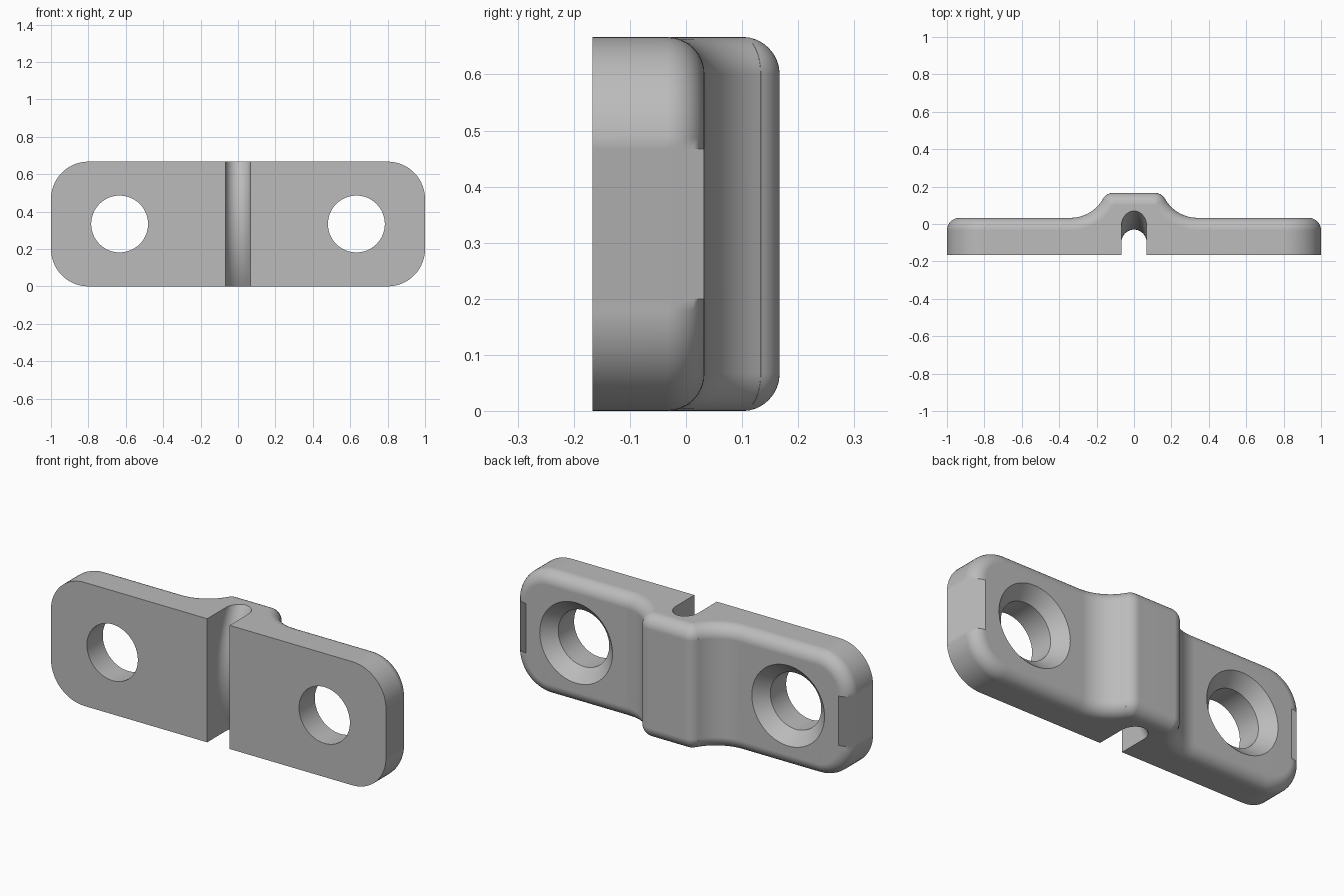
import bpy, bmesh
from math import sin, cos, pi, sqrt, radians

cube = bpy.data.objects.get("Cube")
if cube:
    bpy.data.objects.remove(cube, do_unlink=True)

H = 0.667                 # height
FRONT, PLATE = -0.167, 0.033
EDGE, CORNER = 0.067, 0.2  # back rim rounding, plate corner radius
HOLE_X, HOLE_R = 0.633, 0.152
STEPS = 8

grey = bpy.data.materials.new("grey metal")
grey.use_nodes = True
grey.diffuse_color = (0.5, 0.5, 0.5, 1)
grey.node_tree.nodes["Principled BSDF"].inputs["Base Color"].default_value = (0.5, 0.5, 0.5, 1)


def make_object(name, bm):
    bmesh.ops.remove_doubles(bm, verts=bm.verts, dist=0.0002)
    bmesh.ops.recalc_face_normals(bm, faces=bm.faces)
    mesh = bpy.data.meshes.new(name)
    bm.to_mesh(mesh)
    bm.free()
    mesh.materials.append(grey)
    obj = bpy.data.objects.new(name, mesh)
    bpy.context.collection.objects.link(obj)
    return obj


def loft(name, rings):
    """Closed solid through a list of equally long point rings."""
    bm = bmesh.new()
    loops = [[bm.verts.new(p) for p in ring] for ring in rings]
    n = len(loops[0])
    for a, b in zip(loops, loops[1:]):
        for i in range(n):
            j = (i + 1) % n
            bm.faces.new((a[i], a[j], b[j], b[i]))
    bm.faces.new(loops[0])
    bm.faces.new(loops[-1])
    return make_object(name, bm)


def arc(start, end, count):
    return [radians(start + (end - start) * i / count) for i in range(count + 1)]


# Right half of the outline: each column maps (inset, drop) to a point
BUMP_X, BUMP_Y, COVE_X, COVE_R = 0.109, 0.1, 0.34, 0.2


def round_column(a):
    return lambda t, d: (BUMP_X + (EDGE - d) * cos(a), BUMP_Y + (EDGE - d) * sin(a), t)


def cove_column(a):
    return lambda t, d: (COVE_X + (COVE_R + d) * cos(a),
                         PLATE + COVE_R + (COVE_R + d) * sin(a), t)


def corner_column(a):
    return lambda t, d: (1 - CORNER + (CORNER - t) * cos(a), PLATE - d,
                         CORNER + (CORNER - t) * sin(a))


half = ([round_column(a) for a in arc(90, 30, STEPS)]
        + [cove_column(a) for a in arc(210, 270, 14)]
        + [corner_column(a) for a in arc(-90, 0, 14)])


def column_points(column, side):
    pts = []
    for a in arc(0, 90, STEPS):
        x, y, z = column(EDGE * (1 - cos(a)), EDGE * (1 - sin(a)))
        if not pts:
            pts.append((side * x, FRONT, z))
        pts.append((side * x, y, z))
    # mirrored upper half closes the cross-section
    return pts + [(x, y, H - z) for x, y, z in reversed(pts)]


sections = ([column_points(c, -1) for c in reversed(half)]
            + [column_points(c, 1) for c in half])
body = loft("clamp_plate", sections)

# Countersunk screw holes
cutters = []
for side in (-1, 1):
    rings = []
    for r, y in ((HOLE_R, -0.3), (HOLE_R, PLATE - 0.065), (HOLE_R + 0.09, PLATE + 0.025)):
        rings.append([(side * HOLE_X + r * cos(a), y, H / 2 + r * sin(a))
                      for a in arc(0, 360, 64)[:-1]])
    cutters.append(loft("screw_hole_cutter", rings))

# Cable groove with a roof that curves towards the front at mid height
ROOF_R, GROOVE = 0.605, 0.067
rings = []
for i in range(33):
    z = -0.02 + (H + 0.04) * i / 32
    ring = [(-GROOVE, -0.3, z)]
    for a in arc(-90, 90, 20):
        rho = ROOF_R + GROOVE * (1 - cos(a))
        ring.append((GROOVE * sin(a), ROOF_R - 0.03 - sqrt(rho ** 2 - (z - H / 2) ** 2), z))
    rings.append(ring + [(GROOVE, -0.3, z)])
cutters.append(loft("groove_cutter", rings))

bpy.ops.object.select_all(action='DESELECT')
bpy.context.view_layer.objects.active = body
body.select_set(True)
for cutter in cutters:
    cutter.hide_render = True
    mod = body.modifiers.new("cut", 'BOOLEAN')
    mod.operation = 'DIFFERENCE'
    mod.solver = 'EXACT'
    mod.object = cutter
    bpy.ops.object.modifier_apply(modifier=mod.name)
    bpy.data.objects.remove(cutter, do_unlink=True)

bpy.ops.object.shade_smooth_by_angle(angle=radians(30))
normals = body.modifiers.new("even_shading", 'WEIGHTED_NORMAL')
normals.keep_sharp = True
